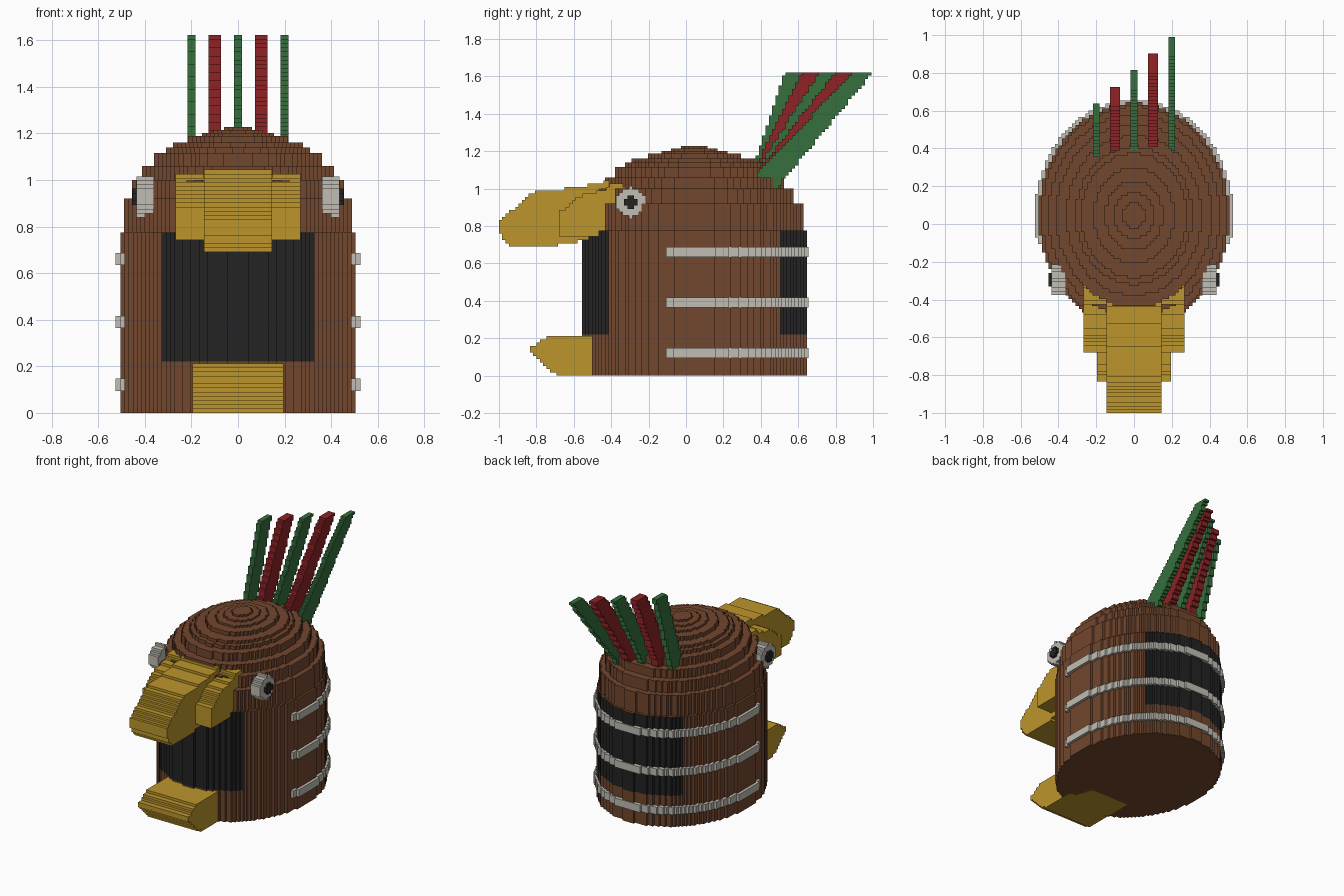
import bpy, bmesh, math

if "Cube" in bpy.data.objects:
    bpy.data.objects.remove(bpy.data.objects["Cube"])

V = 2 / 113          # block size of the stepped style
CY = 0.045           # centre of the oval body in y
RATIO = 1.178        # body depth / width


def material(name, rgb):
    m = bpy.data.materials.new(name)
    lin = [((c / 255 + 0.055) / 1.055) ** 2.4 for c in rgb]
    m.diffuse_color = (*lin, 1)
    m.use_nodes = True
    m.node_tree.nodes["Principled BSDF"].inputs["Base Color"].default_value = m.diffuse_color
    return m


BROWN = material("brown", (114, 71, 46))
BLACK = material("black", (35, 35, 35))
GOLD = material("gold", (188, 149, 43))
WHITE = material("off_white", (192, 189, 179))
GREEN = material("green", (54, 112, 60))
RED = material("red", (142, 34, 37))

# Axis maps: (along, across, thickness) -> xyz
PLAN = lambda a, b, t: (a, b, t)
SIDE = lambda a, b, t: (t, a, b)
UPRIGHT = lambda a, b, t: (t, b, a)


def snap(value, origin=0.0):
    return origin + round((value - origin) / V) * V


def outline(span, a0, a1, origin=0.0):
    """Stepped outline made of block-wide columns; span(a) gives (low, high)."""
    n = max(1, round((a1 - a0) / V))
    w = (a1 - a0) / n
    cols = []
    for i in range(n):
        lo, hi = (snap(s, origin) for s in span(a0 + (i + 0.5) * w))
        if hi - lo < V * 0.5:
            continue
        if cols and cols[-1][2:] == [lo, hi]:
            cols[-1][1] = a0 + (i + 1) * w
        else:
            cols.append([a0 + i * w, a0 + (i + 1) * w, lo, hi])
    pts = []
    for a, b, lo, hi in cols:
        pts += [(a, hi), (b, hi)]
    for a, b, lo, hi in reversed(cols):
        pts += [(b, lo), (a, lo)]
    return [p for i, p in enumerate(pts) if math.dist(p, pts[i - 1]) > 1e-5]


def prism(bm, pts, t0, t1, axes):
    """Extrude an outline between two thickness values."""
    r0 = [bm.verts.new(axes(a, b, t0)) for a, b in pts]
    r1 = [bm.verts.new(axes(a, b, t1)) for a, b in pts]
    bm.faces.new(r0)
    bm.faces.new(r1)
    for i in range(len(pts)):
        bm.faces.new((r0[i - 1], r0[i], r1[i], r1[i - 1]))


def finish(name, bm, *mats):
    bmesh.ops.recalc_face_normals(bm, faces=bm.faces)
    me = bpy.data.meshes.new(name)
    bm.to_mesh(me)
    bm.free()
    for m in mats:
        me.materials.append(m)
    ob = bpy.data.objects.new(name, me)
    bpy.context.collection.objects.link(ob)
    return ob


def part(name, pts, t0, t1, axes, mat):
    bm = bmesh.new()
    prism(bm, pts, t0, t1, axes)
    return finish(name, bm, mat)


def oval(x, rx, ry):
    """Half depth of an oval at x."""
    return ry * math.sqrt(max(0, 1 - (x / rx) ** 2))


def disc(rx, ry, centre):
    def span(x):
        h = oval(x - centre[0], rx, ry)
        return centre[1] - h, centre[1] + h
    return outline(span, centre[0] - rx, centre[0] + rx, centre[1])


def lerp(points, a):
    """Piecewise linear profile."""
    for (a0, b0), (a1, b1) in zip(points, points[1:]):
        if a <= a1:
            return b0 + (b1 - b0) * (a - a0) / (a1 - a0)
    return points[-1][1]


def profile(low, high):
    return outline(lambda a: (lerp(low, a), lerp(high, a)), low[0][0], low[-1][0])


# Body: oval drum, with black panels on the front and back of the middle
bm = bmesh.new()
drum = disc(0.505, 0.505 * RATIO, (0, CY))
for z0, z1 in ((0, 0.22), (0.22, 0.775)):
    prism(bm, drum, z0, z1, PLAN)
for f in bm.faces:
    c = f.calc_center_median()
    if len(f.verts) == 4 and 0.3 < c.z < 0.7 and abs(c.x) < 0.325:
        f.material_index = 1
finish("body", bm, BROWN, BLACK)

# Dome: shrinking oval layers (top height, half width)
bm = bmesh.new()
bottom = 0.775
for top, rx in ((0.92, 0.49), (1.0, 0.455), (1.06, 0.412), (1.115, 0.36), (1.14, 0.31),
                (1.16, 0.28), (1.188, 0.215), (1.202, 0.155), (1.214, 0.105), (1.227, 0.06)):
    prism(bm, disc(rx, rx * RATIO, (0, CY)), bottom, top, PLAN)
    bottom = top
finish("dome", bm, BROWN)


# Bands: three stepped hoops around the back and sides
def hoop(x):
    outer = oval(x, 0.525, 0.612)
    low = max(-0.1, CY - outer)
    if abs(x) < 0.475:
        low = max(low, CY + oval(x, 0.475, 0.56))
    return low, CY + outer


for i, z in enumerate((0.095, 0.365, 0.635)):
    part(f"band_{i + 1}", outline(hoop, -0.525, 0.525), z, z + 0.052, PLAN, WHITE)

# Lower beak
part("lower_beak", profile([(-0.835, 0.125), (-0.69, 0), (-0.3, 0)],
                           [(-0.835, 0.145), (-0.73, 0.22), (-0.3, 0.22)]),
     -0.195, 0.195, SIDE, GOLD)

# Upper beak with a lobe on each side
part("upper_beak", profile([(-1.0, 0.77), (-0.94, 0.685), (-0.77, 0.685), (-0.45, 0.74), (-0.3, 0.74)],
                           [(-1.0, 0.825), (-0.82, 0.98), (-0.6, 1.005), (-0.37, 1.05), (-0.3, 1.05)]),
     -0.145, 0.145, SIDE, GOLD)
lobe = profile([(-0.68, 0.74), (-0.3, 0.74)],
               [(-0.68, 0.87), (-0.56, 0.965), (-0.45, 0.99), (-0.38, 1.03), (-0.3, 1.01)])

# Mirrored pairs: beak lobes, eyes and pupils
eye = disc(0.08, 0.08, (-0.295, 0.927))
pupil = disc(0.036, 0.036, (-0.295, 0.927))
for s, side in ((-1, "left"), (1, "right")):
    part(f"beak_lobe_{side}", lobe, s * 0.145, s * 0.268, SIDE, GOLD)
    part(f"eye_{side}", eye, s * 0.36, s * 0.436, SIDE, WHITE)
    part(f"pupil_{side}", pupil, s * 0.43, s * 0.453, SIDE, BLACK)

# Feathers: a fan leaning further back from left to right
for i in range(5):
    x, tip = (i - 2) * 0.1, 0.64 + i * 0.09
    half = 0.0265 if i % 2 else 0.0177
    pts = profile([(1.0, 0.32 - i * 0.004), (1.622, tip - 0.11)],
                  [(1.0, 0.44 + i * 0.011), (1.622, tip)])
    part(f"feather_{i + 1}", pts, x - half, x + half, UPRIGHT, RED if i % 2 else GREEN)
